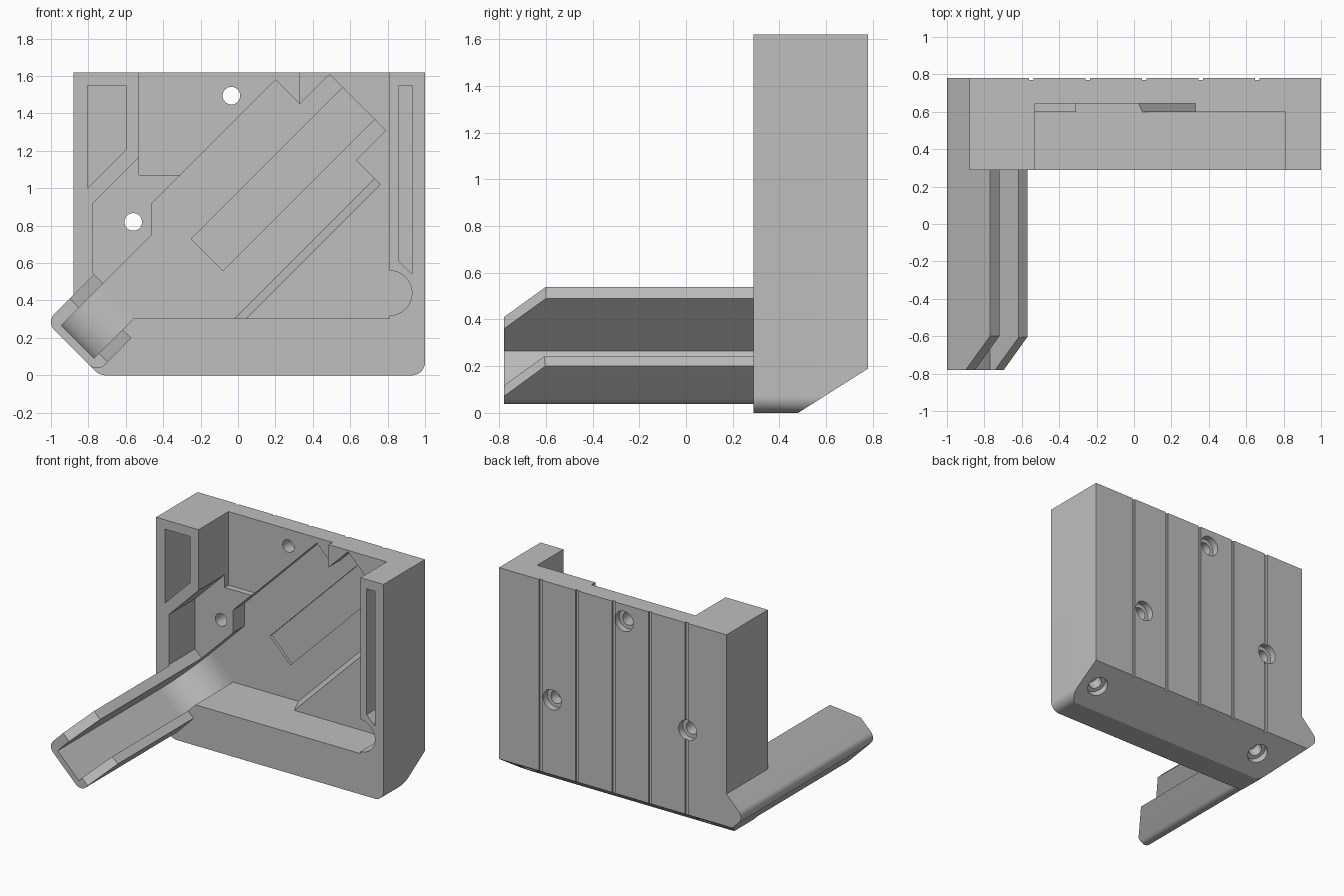
import bpy, bmesh, math
from mathutils import Vector, Matrix

scene_cube = bpy.data.objects.get("Cube")
if scene_cube:
    bpy.data.objects.remove(scene_cube, do_unlink=True)

grey = bpy.data.materials.new("matte_grey")
grey.use_nodes = True
COLOUR = (0.52, 0.52, 0.52, 1)
grey.diffuse_color = COLOUR
grey.node_tree.nodes["Principled BSDF"].inputs["Base Color"].default_value = COLOUR


# Coordinate frames: (profile u, profile v, extrusion w) -> world
def front(u, v, w):
    return Vector((u, w, v))


def side(u, v, w):
    return Vector((w, u, v))


def diagonal(u, v, w):  # u = x + z, v = y, w = z - x
    return Vector(((u - w) / 2, v, (u + w) / 2))


def finish(bm, name):
    bmesh.ops.recalc_face_normals(bm, faces=bm.faces)
    mesh = bpy.data.meshes.new(name)
    bm.to_mesh(mesh)
    bm.free()
    mesh.materials.append(grey)
    obj = bpy.data.objects.new(name, mesh)
    bpy.context.collection.objects.link(obj)
    return obj


def prism(name, pts, lo, hi, frame=front, end_pts=None):
    bm = bmesh.new()
    a = [bm.verts.new(frame(u, v, lo)) for u, v in pts]
    b = [bm.verts.new(frame(u, v, hi)) for u, v in (end_pts or pts)]
    bm.faces.new(a)
    bm.faces.new(b)
    for i in range(len(a)):
        j = (i + 1) % len(a)
        bm.faces.new((a[i], a[j], b[j], b[i]))
    return finish(bm, name)


def cylinder(name, centre, axis, radius, length):
    bm = bmesh.new()
    turn = Vector(axis).to_track_quat('Z', 'Y').to_matrix().to_4x4()
    bmesh.ops.create_cone(bm, cap_ends=True, segments=40, radius1=radius, radius2=radius,
                          depth=length, matrix=Matrix.Translation(centre) @ turn)
    return finish(bm, name)


def rounded(corners, steps=10):
    """Outline from (u, v, radius) corners."""
    out = []
    for i, (u, v, r) in enumerate(corners):
        p = Vector((u, v))
        if not r:
            out.append((u, v))
            continue
        da = (Vector(corners[i - 1][:2]) - p).normalized()
        db = (Vector(corners[(i + 1) % len(corners)][:2]) - p).normalized()
        half = da.angle(db) / 2
        c = p + (da + db).normalized() * (r / math.sin(half))
        reach = r / math.tan(half)
        s, e = p + da * reach - c, p + db * reach - c
        for k in range(steps + 1):
            out.append(tuple(c + s.lerp(e, k / steps).normalized() * r))
    return out


def modify(target, tool, operation='DIFFERENCE'):
    mod = target.modifiers.new(tool.name, 'BOOLEAN')
    mod.operation = operation
    mod.solver = 'EXACT'
    mod.object = tool
    tool.hide_render = True
    bpy.context.view_layer.objects.active = target
    bpy.ops.object.modifier_apply(modifier=mod.name)
    bpy.data.objects.remove(tool, do_unlink=True)


def box(x0, x1, z0, z1):
    return [(x0, z0), (x1, z0), (x1, z1), (x0, z1)]


FRONT, PLATE, BAND, BACK = 0.29, 0.60, 0.735, 0.78

# Main block with the slanted lower corner
body = prism("holder_body", rounded([
    (-0.88, 1.62, 0), (-0.88, 0.43, 0), (-1.025, 0.285, 0.06), (-0.74, 0, 0.08),
    (1, 0, 0.07), (1, 1.62, 0)]), FRONT, BACK)
modify(body, prism("back_chamfer", [(0.48, 0), (0.796, 0.2), (0.9, 0.2), (0.9, -0.1), (0.48, -0.1)],
                   -1.2, 1.2, side))

# Open front pocket
modify(body, prism("pocket", [
    (-0.53, 1.7), (0.81, 1.7), (0.81, 0.305), (-0.555, 0.305), (-0.77, 0.09),
    (-0.945, 0.265), (-0.72, 0.49), (-0.775, 0.545), (-0.775, 0.92), (-0.53, 1.165)], 0.2, PLATE))
modify(body, prism("upper_recess", box(-0.53, 0.33, 1.07, 1.7), 0.5, 0.645))
modify(body, cylinder("round_relief", (0.81, 0.4, 0.44), (0, 1, 0), 0.12, 0.4))

# Diagonal tool bed with one sloped edge
bed = [(-0.46, 0.75), (-0.46, 0.92), (0.2, 1.58), (0.33, 1.45), (0.49, 1.61),
       (0.79, 1.31), (0.63, 1.15)]
channel = [(-0.555, 0.305), (-0.77, 0.09), (-0.945, 0.265)]
modify(body, prism("tool_bed", bed + [(0.771, 1.009), (0.067, 0.305)] + channel, 0.55, BAND,
                   end_pts=bed + [(0.73, 1.05), (-0.015, 0.305)] + channel))
modify(body, prism("bed_slot", [(0.48, 0.7), (2.1, 0.7), (2.1, 0.755), (0.48, 0.755)],
                   0.64, 0.98, diagonal))

# Hollows in both side posts
modify(body, prism("left_hollow", [(-0.805, 1.55), (-0.6, 1.55), (-0.6, 1.205), (-0.805, 1.0)],
                   0.2, PLATE))
modify(body, prism("right_hollow", [(0.86, 1.55), (0.93, 1.55), (0.93, 0.54), (0.86, 0.61)],
                   0.2, PLATE))

# Back grooves
for i in range(5):
    x = -0.55 + i * 0.302
    modify(body, prism("back_groove", box(x - 0.012, x + 0.012, -0.1, 1.7), 0.769, 0.9))

# Counterbored screw holes: back and chamfer
slope = Vector((0, 0.535, -0.845))
bores = [((-0.035, BACK, 1.495), (0, 1, 0), 0.3), ((-0.56, BACK, 0.82), (0, 1, 0), 0.3),
         ((0.56, BACK, 0.75), (0, 1, 0), 0.13),
         ((0.86, 0.63, 0.095), slope, 0.13), ((-0.6, 0.63, 0.095), slope, 0.13)]
for at, axis, depth in bores:
    modify(body, cylinder("counterbore", at, axis, 0.075, 0.1))
    modify(body, cylinder("screw_hole", at, axis, 0.047, depth * 2))

# Curved ramp from the channel into the bed
r = 0.3
arc = [(-0.68 + math.sqrt(2) * r * (1 - math.cos(a)), BAND - r + r * math.sin(a))
       for a in [math.pi / 2 * k / 16 for k in range(17)]]
ramp = prism("channel_ramp", arc + [(arc[-1][0], 0.745), (-0.69, 0.745), (-0.69, BAND - r)],
             0.855, 1.215, diagonal)
modify(ramp, prism("ramp_chamfer", [(0.48, 0), (0.796, 0.2), (0.9, 0.2), (0.9, -0.1), (0.48, -0.1)],
                   -1.2, 1.2, side))

# Protruding trough arm with slanted wall tips
arm = prism("trough_arm", rounded([
    (-0.77, 0.54, 0), (-1.025, 0.285, 0.06), (-0.7525, 0.0125, 0.06), (-0.57, 0.20, 0),
    (-0.6175, 0.2425, 0), (-0.77, 0.09, 0), (-0.945, 0.265, 0), (-0.72, 0.49, 0)]), -BACK, FRONT)
for start, lo, hi in ((-0.49, 1.12, 1.4), (-0.625, 0.7, 0.92)):
    modify(arm, prism("tip_cut", [(start - 0.13, -0.87), (start + 0.39, -0.51), (start + 0.39, -0.87)],
                      lo, hi, diagonal))

# Smooth curved surfaces, keep creases
for obj in (body, ramp, arm):
    bpy.ops.object.select_all(action='DESELECT')
    obj.select_set(True)
    bpy.context.view_layer.objects.active = obj
    bpy.ops.object.shade_smooth_by_angle(angle=math.radians(25))
